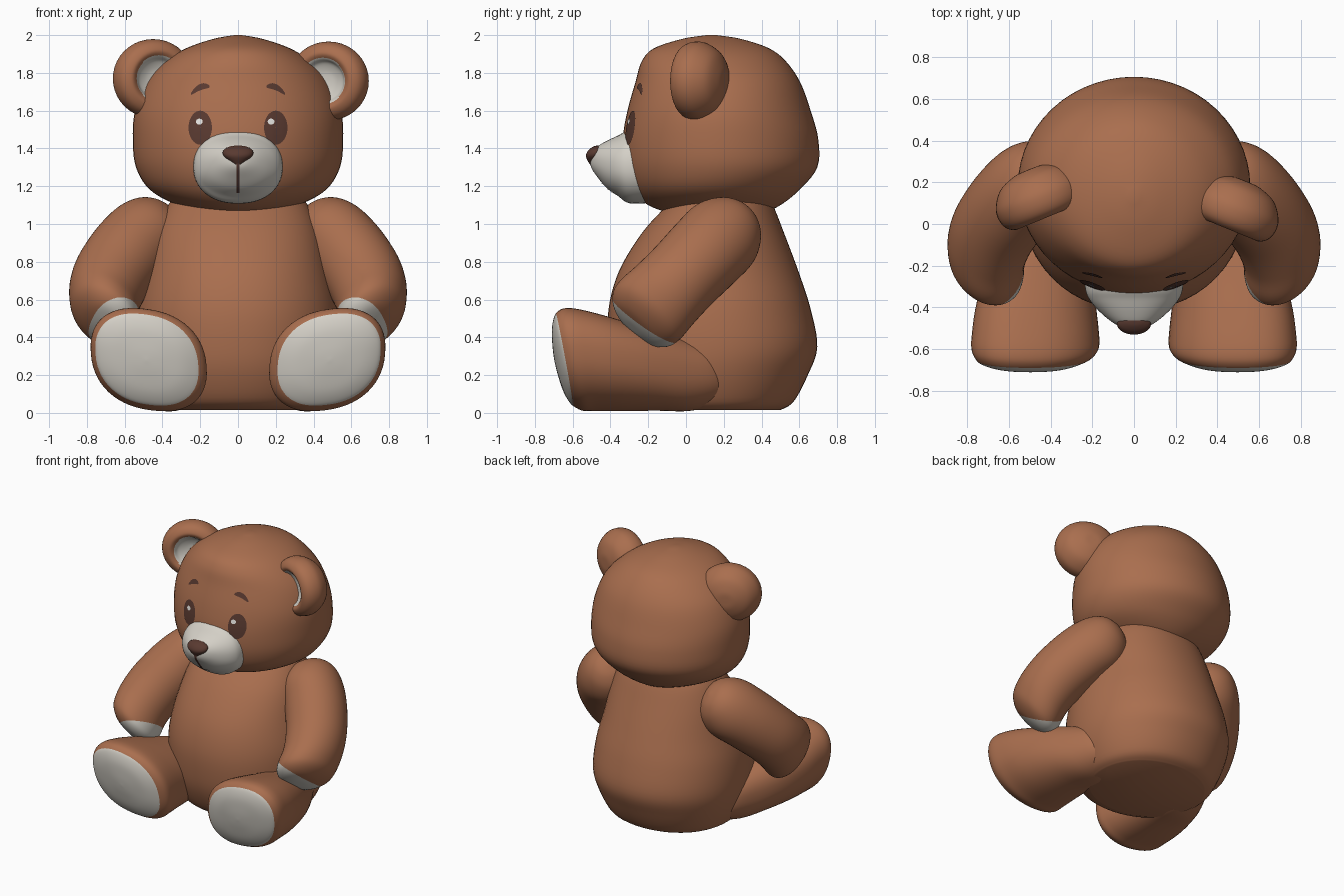
import bpy, bmesh, math
from mathutils import Vector
from mathutils.bvhtree import BVHTree

if "Cube" in bpy.data.objects:
    bpy.data.objects.remove(bpy.data.objects["Cube"])


def material(name, rgb):
    m = bpy.data.materials.new(name)
    m.diffuse_color = (*rgb, 1)
    m.use_nodes = True
    m.node_tree.nodes["Principled BSDF"].inputs["Base Color"].default_value = m.diffuse_color
    return m


BROWN = material("brown_fur", (0.40, 0.157, 0.077))
CREAM = material("cream_fabric", (0.66, 0.63, 0.57))
DARK = material("dark_brown", (0.10, 0.042, 0.03))
GLINT = material("eye_glint", (0.80, 0.79, 0.76))


def spline(rows, steps):
    """Catmull-Rom interpolation through rows of numbers."""
    out = []
    n = len(rows)
    for i in range(n - 1):
        a, b, c, d = (rows[max(i - 1, 0)], rows[i], rows[i + 1], rows[min(i + 2, n - 1)])
        for k in range(steps):
            t = k / steps
            out.append([0.5 * (2 * q + (r - p) * t + (2 * p - 5 * q + 4 * r - s) * t * t
                               + (3 * q - p - 3 * r + s) * t ** 3)
                        for p, q, r, s in zip(a, b, c, d)])
    return out + [list(rows[-1])]


def finish(name, bm, mats, rule=None, cut=None):
    bmesh.ops.recalc_face_normals(bm, faces=bm.faces)
    if cut:  # clean colour border along a plane
        co, no = Vector(cut[0]), Vector(cut[1])
        bmesh.ops.bisect_plane(bm, geom=bm.verts[:] + bm.edges[:] + bm.faces[:],
                               plane_co=co, plane_no=no)
        rule = lambda p: (p - co).dot(no) > 0
    for f in bm.faces:
        f.smooth = True
        if rule:
            f.material_index = 1 if rule(f.calc_center_median()) else 0
    me = bpy.data.meshes.new(name)
    bm.to_mesh(me)
    for m in mats:
        me.materials.append(m)
    ob = bpy.data.objects.new(name, me)
    bpy.context.collection.objects.link(ob)
    tree = BVHTree.FromBMesh(bm)
    bm.free()
    return tree


def sweep(name, rows, u, v, mats, rule=None, cut=None, power=2.0, sides=56, steps=5):
    """Loft of rounded sections; each row is x, y, z, radius along u, radius along v."""
    bm = bmesh.new()
    u, v = Vector(u), Vector(v)
    rings = []
    for x, y, z, ru, rv in spline(rows, steps):
        ring = []
        for i in range(sides):
            a = math.tau * i / sides
            c, s = math.cos(a), math.sin(a)
            pu = math.copysign(abs(c) ** (2 / power), c) * max(ru, 0.002)
            pv = math.copysign(abs(s) ** (2 / power), s) * max(rv, 0.002)
            ring.append(bm.verts.new(Vector((x, y, z)) + u * pu + v * pv))
        rings.append(ring)
    for r, q in zip(rings, rings[1:]):
        for i in range(sides):
            j = (i + 1) % sides
            bm.faces.new((r[i], r[j], q[j], q[i]))
    bm.faces.new(rings[0])
    bm.faces.new(rings[-1])
    return finish(name, bm, mats, rule, cut)


def upright(name, levels, power):
    """Loft up z; each level is z, half width, front y, back y."""
    rows = [(0, (f + b) / 2, z, w, (b - f) / 2) for z, w, f, b in levels]
    return sweep(name, rows, (1, 0, 0), (0, 1, 0), [BROWN], power=power)


def decal(name, tree, shape, nu, nv, mat, lift=0.005):
    """Thin plate laid on a surface, seen from the front; shape(u, v) gives x, z."""
    bm = bmesh.new()
    grid = []
    for i in range(nu + 1):
        row = []
        for j in range(nv + 1):
            x, z = shape(i / nu, j / nv)
            hit = tree.ray_cast(Vector((x, -2, z)), Vector((0, 1, 0)))[0]
            row.append(bm.verts.new((x, hit.y - lift, z)))
        grid.append(row)
    for i in range(nu):
        for j in range(nv):
            bm.faces.new((grid[i][j], grid[i + 1][j], grid[i + 1][j + 1], grid[i][j + 1]))
    finish(name, bm, [mat])


def oval(cx, cz, rx, rz):
    return lambda u, v: (cx + rx * max(u, 0.01) * math.cos(math.tau * v),
                         cz + rz * max(u, 0.01) * math.sin(math.tau * v))


# Torso and head
upright("torso", [(0.015, 0.40, -0.22, 0.50), (0.06, 0.46, -0.31, 0.57), (0.20, 0.52, -0.38, 0.645),
                  (0.35, 0.545, -0.41, 0.695), (0.55, 0.535, -0.41, 0.66), (0.75, 0.49, -0.355, 0.595),
                  (0.95, 0.44, -0.235, 0.52), (1.10, 0.37, -0.10, 0.46), (1.20, 0.28, 0.0, 0.40)], 2.1)
head = upright("head", [(1.04, 0.05, 0.10, 0.30), (1.06, 0.17, -0.08, 0.41), (1.10, 0.32, -0.20, 0.50),
                        (1.18, 0.465, -0.285, 0.60), (1.30, 0.54, -0.33, 0.695),
                        (1.45, 0.557, -0.335, 0.70), (1.60, 0.545, -0.31, 0.66),
                        (1.75, 0.485, -0.268, 0.605), (1.86, 0.385, -0.235, 0.53),
                        (1.93, 0.275, -0.17, 0.44), (1.98, 0.13, -0.02, 0.29),
                        (2.0, 0.02, 0.11, 0.16)], 2.0)

# Muzzle, nose and mouth line
muzzle = sweep("muzzle", [(0, -0.18, 1.305, 0.235, 0.193), (0, -0.30, 1.303, 0.235, 0.193),
                          (0, -0.36, 1.308, 0.215, 0.16), (0, -0.42, 1.315, 0.165, 0.125),
                          (0, -0.47, 1.33, 0.105, 0.08), (0, -0.50, 1.335, 0.05, 0.04),
                          (0, -0.508, 1.335, 0.005, 0.005)], (1, 0, 0), (0, 0, 1), [CREAM], power=2.2)
sweep("nose", [(0, -0.49, 1.305, 0.01, 0.01), (0, -0.485, 1.325, 0.035, 0.03),
               (0, -0.485, 1.36, 0.075, 0.045), (0, -0.475, 1.39, 0.078, 0.042),
               (0, -0.465, 1.41, 0.045, 0.025), (0, -0.46, 1.416, 0.005, 0.005)],
      (1, 0, 0), (0, 1, 0), [DARK], sides=32)
decal("mouth_line", muzzle, lambda u, v: ((v - 0.5) * 0.018, 1.165 + 0.16 * u), 12, 2, DARK)

for side, label in ((1, "right"), (-1, "left")):
    # Eyes with glints, and brows
    decal(label + "_eye", head, oval(0.2 * side, 1.51, 0.062, 0.09), 5, 32, DARK)
    decal(label + "_eye_glint", head, oval(0.175 if side > 0 else -0.205, 1.542, 0.018, 0.016),
          2, 16, GLINT, 0.009)

    def brow(u, v):
        half = 0.017 * math.sqrt(max(0.05, 1 - (2 * u - 1) ** 2))
        return (side * (0.15 + 0.1 * u), 1.727 - 0.04 * u * u + 0.03 * u * (1 - u) + half * (2 * v - 1))
    decal(label + "_brow", head, brow, 12, 2, DARK)

    # Ears: round cups turned slightly inward, with a cream hollow
    face = Vector((-0.38 * side, -0.925, 0))
    centre = Vector((0.485, 0.075, 1.757)) if side > 0 else Vector((-0.455, 0.13, 1.77))
    profile = [(-0.14, 0.01), (-0.135, 0.07), (-0.10, 0.15), (-0.03, 0.2), (0.03, 0.208),
               (0.08, 0.19), (0.105, 0.15), (0.09, 0.118), (0.06, 0.095), (0.04, 0.05), (0.035, 0.004)]
    sweep(label + "_ear", [(*(centre + face * h), r * 1.06, r) for h, r in profile],
          (0.925 * side, -0.38, 0), (0, 0, 1), [BROWN, CREAM],
          lambda p: (p - centre).dot(face) > 0
          and ((p - centre) - face * (p - centre).dot(face)).length < 0.124, sides=40)

    # Arms: one tapered tube bowing out from the shoulder to the padded paw
    shoulder = Vector((0.475 * side, 0.18, 0.925))
    along = Vector((0.23 * side, -0.40, -0.41)).normalized()
    swing = along.cross(Vector((side, 0, 0))).normalized()
    across = along.cross(swing).normalized()
    arm = [(-0.225, 0.42, 0.01, 0.01), (-0.205, 0.43, 0.09, 0.09), (-0.14, 0.445, 0.165, 0.165),
           (-0.03, 0.49, 0.212, 0.215), (0.12, 0.58, 0.215, 0.218), (0.30, 0.665, 0.208, 0.212),
           (0.45, 0.705, 0.20, 0.215), (0.57, 0.71, 0.195, 0.222), (0.64, 0.71, 0.175, 0.205),
           (0.69, 0.71, 0.12, 0.15), (0.71, 0.71, 0.055, 0.07), (0.713, 0.71, 0.004, 0.004)]
    rows = []
    for s, x, ru, rv in arm:
        c = shoulder + along * s
        rows.append((x * side, c.y, c.z, ru, rv))
    sweep(label + "_arm", rows, across, swing, [BROWN, CREAM],
          cut=((0.7 * side, -0.35, 0.565), (-0.36 * side, -0.64, -1)))

    # Legs: lying forward, swelling into feet with domed cream soles
    leg = [(0.22, 0.36, 0.20, 0.05, 0.05), (0.17, 0.37, 0.20, 0.14, 0.13), (0.0, 0.41, 0.205, 0.2, 0.19),
           (-0.20, 0.45, 0.235, 0.25, 0.22), (-0.38, 0.47, 0.262, 0.285, 0.248),
           (-0.52, 0.473, 0.28, 0.303, 0.265), (-0.59, 0.473, 0.282, 0.305, 0.268),
           (-0.632, 0.478, 0.283, 0.285, 0.25), (-0.657, 0.487, 0.28, 0.25, 0.222),
           (-0.68, 0.487, 0.278, 0.18, 0.16), (-0.693, 0.485, 0.278, 0.08, 0.07),
           (-0.697, 0.485, 0.278, 0.005, 0.005)]
    sweep(label + "_leg", [(x * side, y, z, a, b) for y, x, z, a, b in leg],
          (side, 0, 0.12), (0.07 * side, -0.19, 1), [BROWN, CREAM],
          cut=((0, -0.655, 0.28), (0.023 * side, -1, -0.19)), power=2.3)
